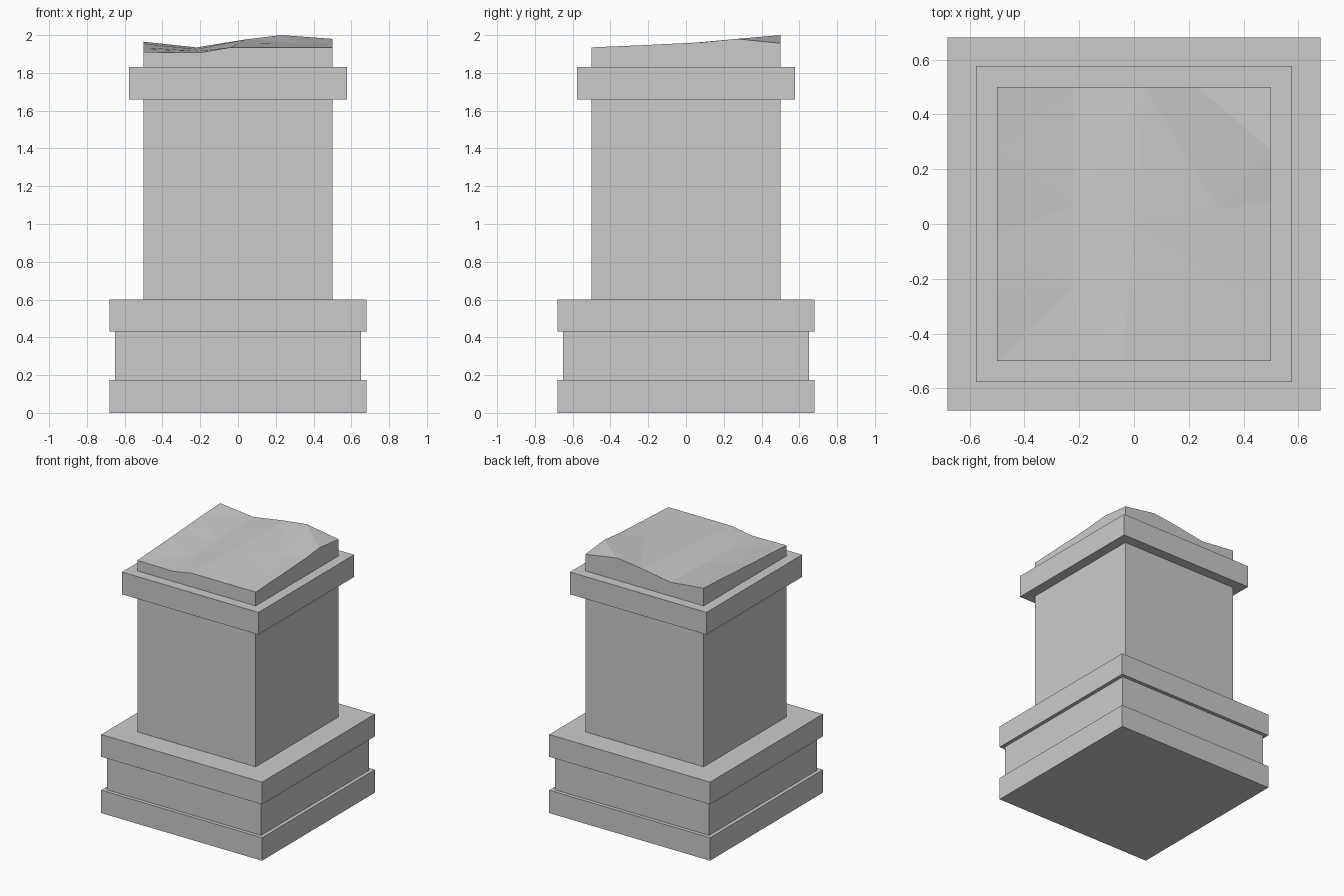
import bpy
import bmesh
from mathutils import Vector
from mathutils.geometry import delaunay_2d_cdt

cube = bpy.data.objects.get("Cube")
if cube:
    bpy.data.objects.remove(cube, do_unlink=True)

# One plain stone colour
GREY = (0.6, 0.6, 0.6, 1.0)
stone = bpy.data.materials.new("grey_stone")
stone.use_nodes = True
stone.diffuse_color = GREY
stone.node_tree.nodes["Principled BSDF"].inputs["Base Color"].default_value = GREY


def add_object(name, bm):
    bmesh.ops.recalc_face_normals(bm, faces=bm.faces)
    mesh = bpy.data.meshes.new(name)
    bm.to_mesh(mesh)
    bm.free()
    mesh.materials.append(stone)
    obj = bpy.data.objects.new(name, mesh)
    bpy.context.collection.objects.link(obj)
    return obj


def slab(name, half, bottom, top):
    """Square block between two heights."""
    bm = bmesh.new()
    bmesh.ops.create_cube(bm, size=1)
    bmesh.ops.scale(bm, vec=(2 * half, 2 * half, top - bottom), verts=bm.verts)
    bmesh.ops.translate(bm, vec=(0, 0, (top + bottom) / 2), verts=bm.verts)
    return add_object(name, bm)


# Stacked pedestal blocks
slab("base_plinth", 0.68, 0.0, 0.175)
slab("base_core", 0.652, 0.175, 0.43)
slab("base_ledge", 0.68, 0.43, 0.6)
slab("shaft", 0.5, 0.6, 1.66)
slab("cap_moulding", 0.577, 1.66, 1.83)

# Broken stump: uneven surface points from the left edge to the right edge
surface = [Vector(p) for p in (
    (-.5, .5, 1.965), (-.5, .27, 1.955), (-.5, -.04, 1.935),
    (-.5, -.25, 1.925), (-.5, -.5, 1.91),
    (-.22, .5, 1.935), (-.22, .07, 1.925), (-.22, -.23, 1.915), (-.2, -.5, 1.907),
    (.04, .5, 1.977), (0, 0, 1.955), (-.04, -.5, 1.935),
    (.23, .5, 2.0), (.31, .05, 1.96), (.38, -.24, 1.945),
    (.5, .5, 1.957), (.5, .27, 1.98), (.5, .085, 1.962),
    (.5, -.22, 1.947), (.5, -.5, 1.935))]

# Keep the valley creases as fixed edges, triangulate the rest
creases = [(5, 6), (6, 7), (7, 8), (9, 10), (10, 11)]
_, _, triangles, _, _, _ = delaunay_2d_cdt(
    [p.xy for p in surface], creases, [], 0, 1e-5)

bm = bmesh.new()
verts = [bm.verts.new(p) for p in surface]
for tri in triangles:
    bm.faces.new([verts[i] for i in tri])

# Drop the outline down to the flat top of the moulding
rim = [e for e in bm.edges if e.is_boundary]
skirt = bmesh.ops.extrude_edge_only(bm, edges=rim)["geom"]
for v in skirt:
    if isinstance(v, bmesh.types.BMVert):
        v.co.z = 1.83
bmesh.ops.holes_fill(bm, edges=[e for e in bm.edges if e.is_boundary], sides=0)
add_object("broken_stump", bm)
